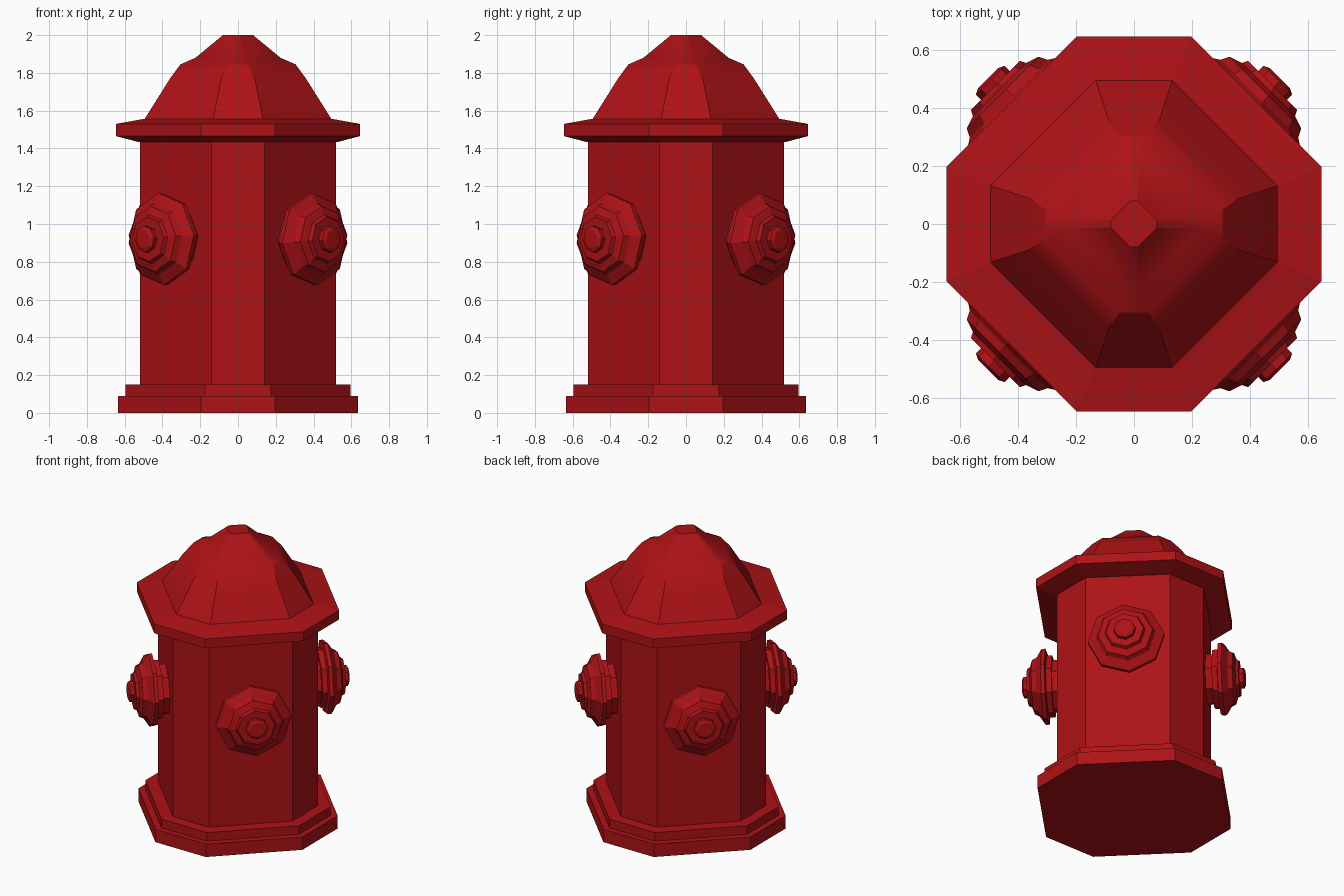
import bpy
import math
from mathutils import Matrix, Vector

if "Cube" in bpy.data.objects:
    bpy.data.objects.remove(bpy.data.objects["Cube"])

red = bpy.data.materials.new("red_paint")
red.diffuse_color = (0.42, 0.006, 0.008, 1)
red.use_nodes = True
red.node_tree.nodes["Principled BSDF"].inputs["Base Color"].default_value = red.diffuse_color


def octagon(a, c, z):
    """Eight-sided ring: half width a, half length of the axis-facing sides c."""
    return [Vector(p + (z,)) for p in ((a, -c), (a, c), (c, a), (-c, a),
                                       (-a, c), (-a, -c), (-c, -a), (c, -a))]


def regular(r, z, turn):
    return [Vector((r * math.cos(turn + i * math.pi / 4),
                    r * math.sin(turn + i * math.pi / 4), z)) for i in range(8)]


def loft(name, rings, matrix=Matrix(), smooth=None):
    """Skin a stack of eight-point rings and cap both ends."""
    verts = [matrix @ p for ring in rings for p in ring]
    faces = [tuple(reversed(range(8))), tuple(range(len(verts) - 8, len(verts)))]
    for k in range(len(rings) - 1):
        for i in range(8):
            j = (i + 1) % 8
            faces.append((8 * k + i, 8 * k + j, 8 * k + 8 + j, 8 * k + 8 + i))
    mesh = bpy.data.meshes.new(name)
    mesh.from_pydata(verts, [], faces)
    mesh.materials.append(red)
    obj = bpy.data.objects.new(name, mesh)
    bpy.context.collection.objects.link(obj)
    if smooth:
        bpy.ops.object.select_all(action='DESELECT')
        obj.select_set(True)
        bpy.context.view_layer.objects.active = obj
        bpy.ops.object.shade_smooth_by_angle(angle=math.radians(smooth))
    return obj


# Stepped base and barrel
loft("base_plate", [octagon(0.635, 0.195, 0), octagon(0.635, 0.195, 0.09)])
loft("base_step", [octagon(0.595, 0.175, 0.09), octagon(0.595, 0.175, 0.15)])
loft("barrel", [octagon(0.52, 0.14, 0.15), octagon(0.52, 0.14, 1.45)])

# Overhanging brim
loft("brim", [octagon(0.53, 0.145, 1.435), octagon(0.645, 0.197, 1.465),
              octagon(0.645, 0.197, 1.53), octagon(0.495, 0.132, 1.557)])

# Domed cap with a peaked top
loft("dome", [octagon(*p) for p in (
    (0.495, 0.132, 1.555), (0.36, 0.088, 1.77), (0.305, 0.05, 1.845),
    (0.225, 0.018, 1.88), (0.08, 0.012, 2.0))], smooth=30)

# Four outlets on the diagonal faces: (distance from centre, radius)
profile = [(0.44, 0.17), (0.51, 0.17), (0.51, 0.20), (0.545, 0.20),
           (0.55, 0.245), (0.575, 0.245), (0.585, 0.23), (0.61, 0.19),
           (0.64, 0.175), (0.655, 0.13), (0.675, 0.12), (0.675, 0.07),
           (0.70, 0.07), (0.71, 0.05)]
for n, side in enumerate(("back_right", "back_left", "front_left", "front_right")):
    place = (Matrix.Translation((0, 0, 0.92))
             @ Matrix.Rotation(math.radians(45 + 90 * n), 4, 'Z')
             @ Matrix.Rotation(math.radians(90), 4, 'Y'))
    loft("outlet_" + side,
         [regular(r, d, math.radians(5)) for d, r in profile], place)
